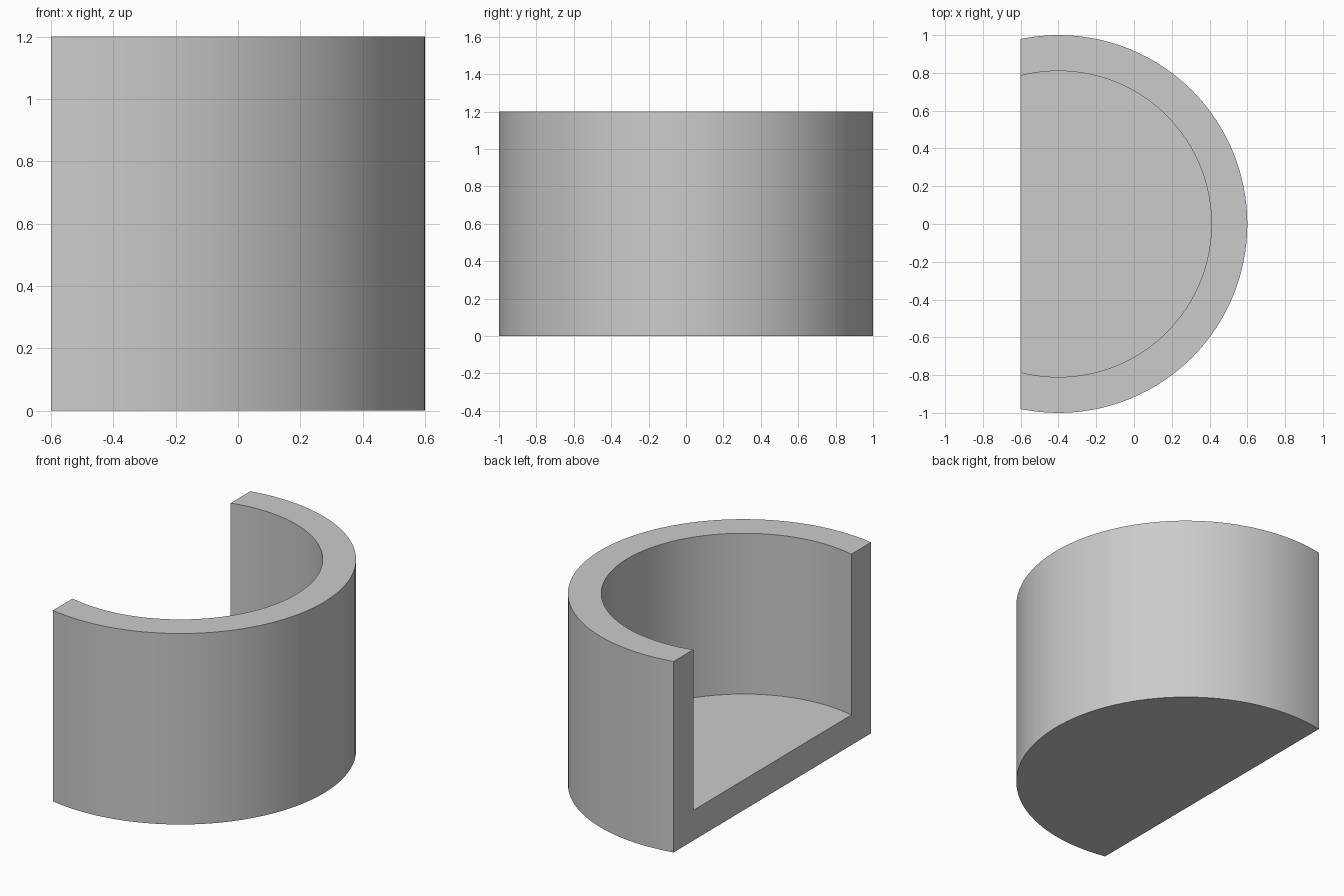
import bpy
import bmesh
import math
from mathutils import Vector

RADIUS, HEIGHT, THICK = 1.0, 1.2, 0.19
AXIS_X, CUT_X = -0.4, -0.6
SEGMENTS = 128

cube = bpy.data.objects.get("Cube")
if cube:
    bpy.data.objects.remove(cube, do_unlink=True)

# Plain grey material
grey = bpy.data.materials.new("light_grey")
grey.use_nodes = True
colour = (0.6, 0.6, 0.6, 1.0)
grey.diffuse_color = colour
grey.node_tree.nodes["Principled BSDF"].inputs["Base Color"].default_value = colour

# Cup: half-section profile spun round its axis
bm = bmesh.new()
inner = RADIUS - THICK
profile = [(0, 0), (RADIUS, 0), (RADIUS, HEIGHT), (inner, HEIGHT), (inner, THICK), (0, THICK)]
verts = [bm.verts.new((AXIS_X + r, 0, z)) for r, z in profile]
edges = [bm.edges.new(pair) for pair in zip(verts, verts[1:])]
bmesh.ops.spin(bm, geom=verts + edges, cent=(AXIS_X, 0, 0), axis=(0, 0, 1),
               angle=math.tau, steps=SEGMENTS, dvec=(0, 0, 0))
bmesh.ops.remove_doubles(bm, verts=bm.verts, dist=0.0005)

# Flat open side: slice off one side and cap the U-shaped section
bmesh.ops.bisect_plane(bm, geom=bm.verts[:] + bm.edges[:] + bm.faces[:], dist=0.00001,
                       plane_co=Vector((CUT_X, 0, 0)), plane_no=Vector((-1, 0, 0)),
                       clear_outer=True)
rim = [e for e in bm.edges if e.is_boundary]
bmesh.ops.holes_fill(bm, edges=rim, sides=0)
bmesh.ops.dissolve_limit(bm, angle_limit=math.radians(0.5), verts=bm.verts, edges=bm.edges)
bmesh.ops.recalc_face_normals(bm, faces=bm.faces)

mesh = bpy.data.meshes.new("cutaway_cup")
bm.to_mesh(mesh)
bm.free()
mesh.materials.append(grey)
cup = bpy.data.objects.new("cutaway_cup", mesh)
bpy.context.collection.objects.link(cup)

# Smooth round walls with crisp rims
bpy.ops.object.select_all(action='DESELECT')
cup.select_set(True)
bpy.context.view_layer.objects.active = cup
bpy.ops.object.shade_smooth_by_angle(angle=math.radians(30))
